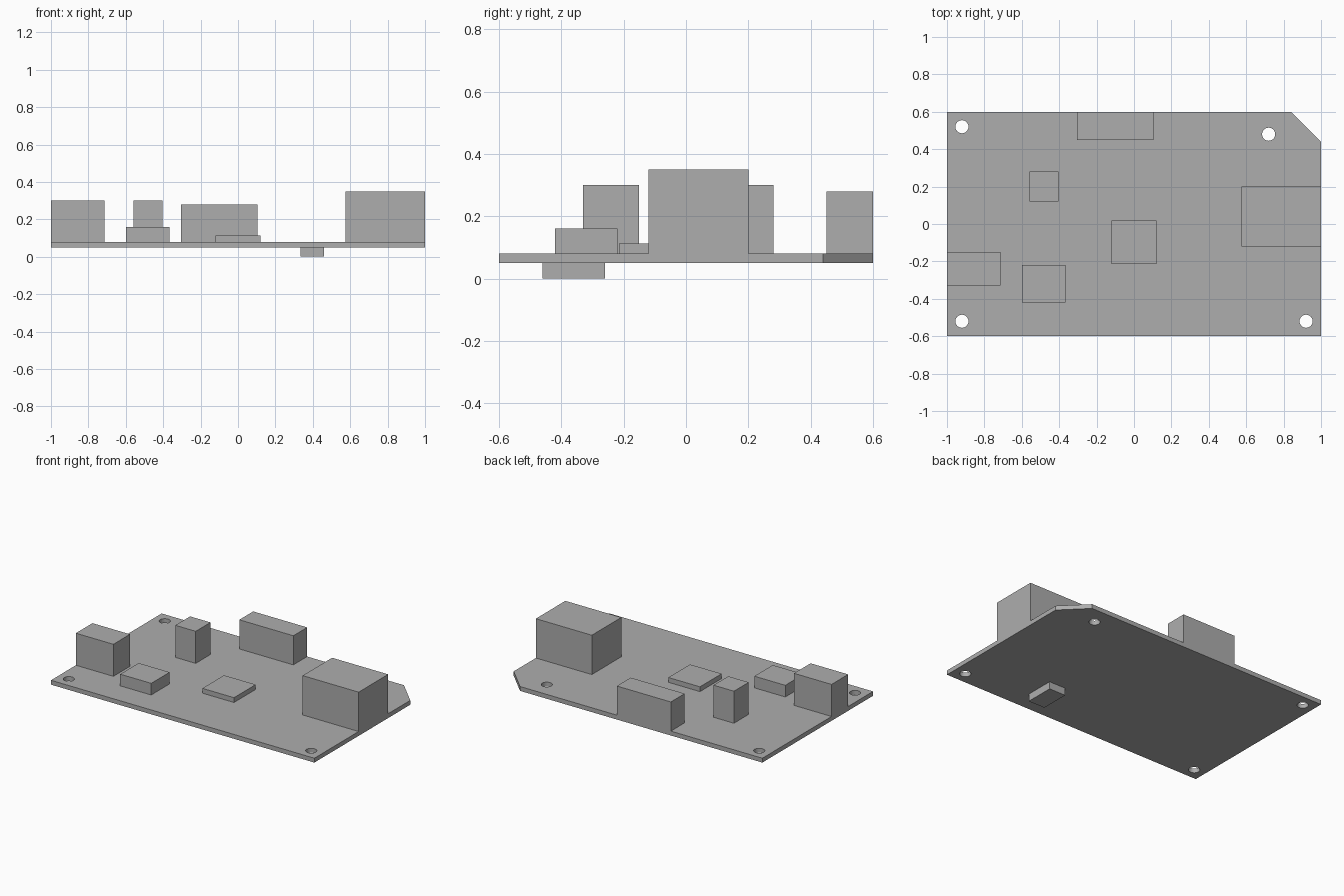
import bpy
import bmesh
from math import pi, cos, sin

cube = bpy.data.objects.get("Cube")
if cube:
    bpy.data.objects.remove(cube, do_unlink=True)

grey = bpy.data.materials.new("plain grey")
grey.use_nodes = True
grey.diffuse_color = (0.42, 0.42, 0.42, 1)
grey.node_tree.nodes["Principled BSDF"].inputs["Base Color"].default_value = grey.diffuse_color

BOTTOM, TOP = 0.05, 0.08


def prism(name, outline, z0, z1):
    """Extrude a flat outline from z0 to z1."""
    bm = bmesh.new()
    base = bm.faces.new([bm.verts.new((x, y, z0)) for x, y in outline])
    out = bmesh.ops.extrude_face_region(bm, geom=[base])
    for v in out["geom"]:
        if isinstance(v, bmesh.types.BMVert):
            v.co.z = z1
    bmesh.ops.recalc_face_normals(bm, faces=bm.faces)
    mesh = bpy.data.meshes.new(name)
    bm.to_mesh(mesh)
    bm.free()
    mesh.materials.append(grey)
    obj = bpy.data.objects.new(name, mesh)
    bpy.context.collection.objects.link(obj)
    return obj


def block(name, x0, x1, y0, y1, z1, z0=TOP):
    return prism(name, [(x0, y0), (x1, y0), (x1, y1), (x0, y1)], z0, z1)


# Board with one clipped corner
board = prism("board", [(-1, -0.6), (1, -0.6), (1, 0.44), (0.84, 0.6), (-1, 0.6)], BOTTOM, TOP)

# Mounting holes, cut through the board
circle = [(0.035 * cos(i * pi / 16), 0.035 * sin(i * pi / 16)) for i in range(32)]
cutters = []
for hx, hy in [(-0.92, 0.52), (0.72, 0.48), (-0.92, -0.52), (0.92, -0.52)]:
    cutter = prism("hole_cutter", [(hx + x, hy + y) for x, y in circle], 0, 0.2)
    cutter.hide_render = True
    cutters.append(cutter)
    cut = board.modifiers.new("mounting hole", 'BOOLEAN')
    cut.operation = 'DIFFERENCE'
    cut.solver = 'EXACT'
    cut.object = cutter

# Bake the holes into the board and drop the cutters
bpy.context.view_layer.update()
depsgraph = bpy.context.evaluated_depsgraph_get()
drilled = bpy.data.meshes.new_from_object(board.evaluated_get(depsgraph))
board.modifiers.clear()
board.data = drilled
for cutter in cutters:
    bpy.data.objects.remove(cutter, do_unlink=True)

# Edge connectors
block("left_edge_connector", 0.575, 1, -0.12, 0.2, 0.35)
block("right_edge_connector", -1, -0.715, -0.33, -0.15, 0.3)
block("back_edge_connector", -0.305, 0.105, 0.45, 0.6, 0.28)

# Components on the top of the board
block("tall_component", -0.56, -0.405, 0.12, 0.28, 0.3)
block("low_component", -0.6, -0.365, -0.42, -0.22, 0.16)
block("main_chip", -0.12, 0.12, -0.215, 0.02, 0.113)

# Component underneath
block("underside_component", 0.335, 0.46, -0.46, -0.26, BOTTOM, 0)
